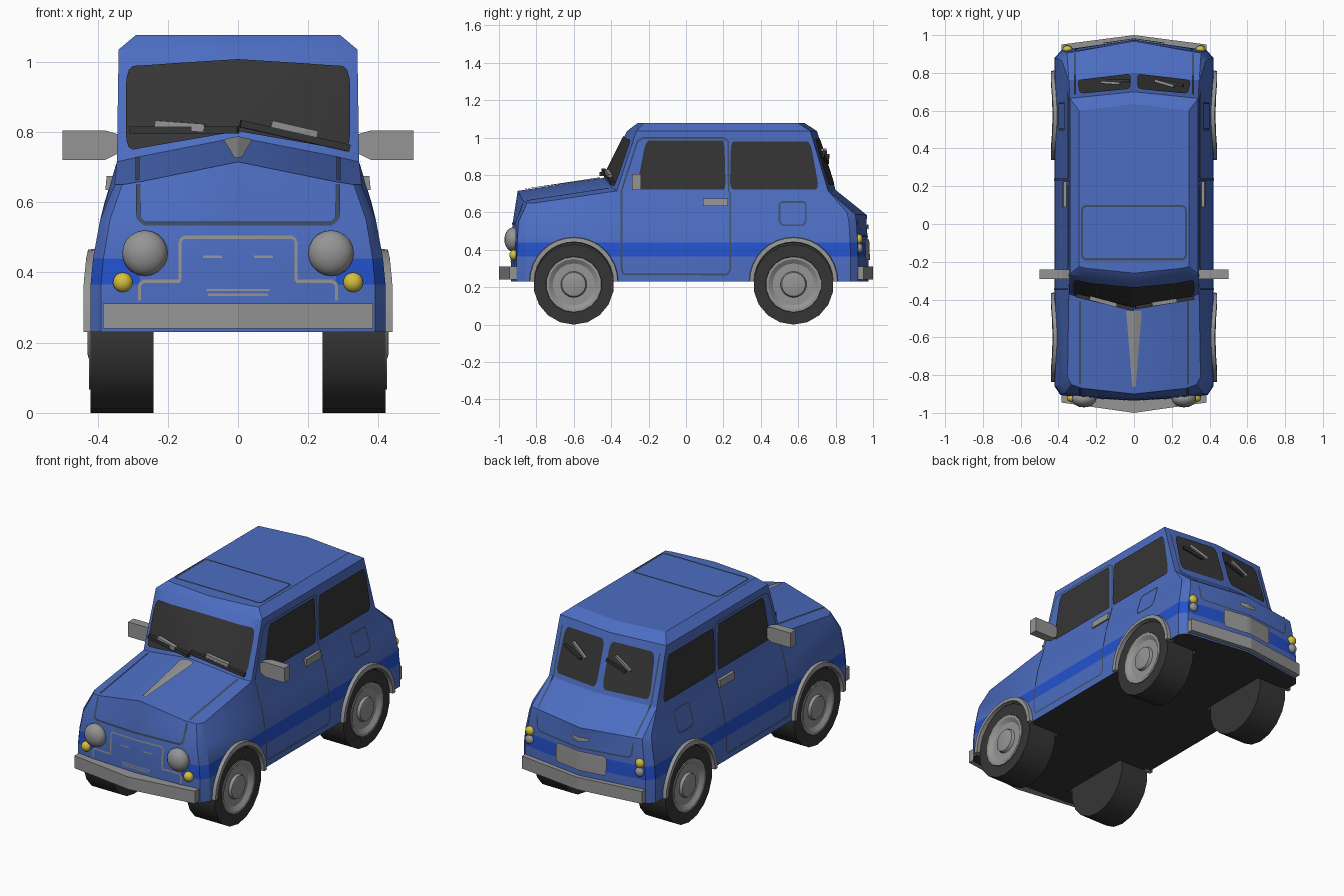
import bpy, bmesh, math
from mathutils import Vector
from mathutils.bvhtree import BVHTree

if "Cube" in bpy.data.objects:
    bpy.data.objects.remove(bpy.data.objects["Cube"])


def material(name, r, g, b):
    m = bpy.data.materials.new(name)
    m.diffuse_color = (r, g, b, 1)
    m.use_nodes = True
    m.node_tree.nodes["Principled BSDF"].inputs["Base Color"].default_value = m.diffuse_color
    return m


BLUE = material("body blue", .073, .153, .54)
STRIPE = material("stripe blue", .017, .085, .62)
DARK = material("dark rubber and glass", .036, .036, .036)
GREY = material("grey metal", .3, .3, .3)
YELLOW = material("yellow lamp", .66, .53, .05)
SEAM = material("panel seam", .05, .075, .13)


def make(name, verts, faces, mats, mirror=True, smooth=30, plate=False, idx=None):
    """Mesh object from half data, optionally copied to the other side of x = 0."""
    bm = bmesh.new()
    for s in ((1, -1) if mirror else (1,)):
        vs = [bm.verts.new((s * v[0], v[1], v[2])) for v in verts]
        for k, f in enumerate(faces):
            face = bm.faces.new([vs[i] for i in f])
            face.material_index = idx[k] if idx else 0
    bmesh.ops.remove_doubles(bm, verts=bm.verts, dist=1e-4)
    bm.normal_update()
    if plate:
        for f in bm.faces:
            if f.normal.dot(f.calc_center_median() - Vector((0, .1, .5))) < 0:
                f.normal_flip()
    else:
        bmesh.ops.recalc_face_normals(bm, faces=bm.faces)
    me = bpy.data.meshes.new(name)
    bm.to_mesh(me)
    bm.free()
    for m in mats if isinstance(mats, list) else [mats]:
        me.materials.append(m)
    ob = bpy.data.objects.new(name, me)
    bpy.context.collection.objects.link(ob)
    if smooth:
        shade(ob, smooth)
    return ob


def shade(ob, angle):
    bpy.ops.object.select_all(action='DESELECT')
    ob.select_set(True)
    bpy.context.view_layer.objects.active = ob
    bpy.ops.object.shade_smooth_by_angle(angle=math.radians(angle))


def prism(name, pts, lo, hi, axis, mat):
    n = len(pts)
    place = (lambda p, h: (p[0], p[1], h)) if axis == 'z' else (lambda p, h: (p[0], h, p[1]))
    verts = [place(p, h) for h in (lo, hi) for p in pts]
    faces = [list(range(n)), list(range(n, 2 * n))]
    faces += [(i, (i + 1) % n, n + (i + 1) % n, n + i) for i in range(n)]
    return make(name, verts, faces, mat, smooth=0)


def lathe(name, profile, centre, mat, n=18):
    """Revolve (x, radius) profile about a crosswise axle."""
    verts, faces, m = [], [], len(profile)
    for i in range(n):
        a = 2 * math.pi * (i + .5) / n
        verts += [(x, centre[0] + r * math.cos(a), centre[1] + r * math.sin(a)) for x, r in profile]
    for i in range(n):
        j = (i + 1) % n
        for k in range(m - 1):
            q = [i * m + k, i * m + k + 1, j * m + k + 1, j * m + k]
            if profile[k][1] == 0:
                q = q[:3]
            elif profile[k + 1][1] == 0:
                q = [q[0], q[1], q[3]]
            faces.append(q)
    return make(name, verts, faces, mat)


# Body shell: plan outline stacked in levels, then hood edge, cabin and roof
plan = [(0, -.935), (.28, -.92), (.39, -.905), (.42, -.86), (.42, -.37),
        (.42, .78), (.42, .88), (.385, .92), (0, .975)]
levels = [(.23, 1, 1), (.365, 1, 1), (.44, .983, .997), (.55, .935, .99)]
verts = [(x * sx, y * sy, z) for z, sx, sy in levels for x, y in plan]
verts += [(0, -.90, .715), (.27, -.87, .66), (.33, -.85, .65), (.352, -.81, .65), (.345, -.37, .715),
          (.345, .76, .715), (.38, .86, .60), (.355, .905, .59), (0, .968, .585)]
verts += [(0, -.44, .785), (.27, -.395, .732), (0, .80, .72)]                        # 45-47 cabin base
verts += [(0, -.315, 1.035), (.27, -.28, 1.035), (.34, -.265, 1.035), (.34, .665, 1.035), (0, .70, 1.035)]
verts += [(0, -.26, 1.077), (.25, -.235, 1.077), (.29, -.225, 1.077), (.29, .60, 1.077), (0, .635, 1.077)]
faces, idx = [], []
for lv in range(4):
    for i in range(8):
        a = lv * 9 + i
        faces.append((a, a + 1, a + 10, a + 9))
        idx.append(1 if lv == 1 and i > 0 else 0)
rest = [(36, 37, 46, 45), (37, 38, 39), (37, 39, 40, 46), (41, 42, 43), (41, 43, 44, 47),
        (45, 46, 49, 48), (46, 40, 50, 49), (40, 41, 51, 50), (41, 47, 52, 51),
        (48, 49, 54, 53), (49, 50, 55, 54), (50, 51, 56, 55), (51, 52, 57, 56), (53, 54, 55, 56, 57)]
faces += rest + [tuple(range(9))]
idx += [0] * len(rest) + [2]
slots = [BLUE, STRIPE, DARK]
body = make("body", verts, faces, slots, idx=idx, smooth=0)
bm = bmesh.new()
bm.from_mesh(body.data)
bmesh.ops.triangulate(bm, faces=bm.faces)
bm.to_mesh(body.data)
bm.free()

# Wheel wells
AXLES = {"front": -.60, "rear": .575}
for where, y in AXLES.items():
    cut = lathe("well_cutter", [(.22, 0), (.22, .222), (.6, .222), (.6, 0)], (y, .22), slots, 32)
    for p in cut.data.polygons:
        p.material_index = 2
    mod = body.modifiers.new("well", 'BOOLEAN')
    mod.operation, mod.solver, mod.object = 'DIFFERENCE', 'EXACT', cut
    bpy.context.view_layer.objects.active = body
    bpy.ops.object.modifier_apply(modifier=mod.name)
    bpy.data.objects.remove(cut)
shade(body, 28)
tree = BVHTree.FromPolygons([v.co for v in body.data.vertices], [p.vertices for p in body.data.polygons])


def proj(a, b, view, off):
    """Drop a point of a view onto the body surface."""
    o, d = {'front': ((a, -3, b), (0, 1, 0)), 'rear': ((a, 3, b), (0, -1, 0)),
            'side': ((3, a, b), (-1, 0, 0)), 'top': ((a, b, 3), (0, 0, -1))}[view]
    loc, nor, _, _ = tree.ray_cast(Vector(o), Vector(d))
    if nor.dot(Vector(d)) > 0:
        nor = -nor
    if view != 'side' and abs(a) < 1e-4:
        nor.x = 0
    return loc + nor * off


def panel(name, c, view, mat, r0=0, r1=0, off=.006, n=8):
    """Plate on the body between four corners, with eased corners at each end."""
    c = [Vector(p) for p in c]
    vs = [0, .04, .12] + [.12 + .76 * k / n for k in range(1, n)] + [.88, .96, 1]
    pts = []
    for v in vs:
        e = {0: 1, .04: .4, .12: .08}.get(round(min(v, 1 - v), 3), 0)
        for k in range(n + 1):
            u = r0 * e + (1 - (r0 + r1) * e) * k / n
            p = c[0].lerp(c[1], u).lerp(c[3].lerp(c[2], u), v)
            pts.append(proj(p.x, p.y, view, off))
    w = n + 1
    fs = [(j * w + i, j * w + i + 1, j * w + w + i + 1, j * w + w + i)
          for j in range(len(vs) - 1) for i in range(n)]
    return make(name, pts, fs, mat, plate=True)


def strip(name, path, view, mat=SEAM, width=.009, off=.004):
    """Thin line laid on the body along a path."""
    pts, fs = [], []
    for p, q in zip(path, path[1:]):
        p, q = Vector(p), Vector(q)
        side = (q - p).orthogonal().normalized() * width / 2
        n = max(1, int((q - p).length / .04))
        for k in range(n):
            s, t = p.lerp(q, k / n), p.lerp(q, (k + 1) / n)
            b = len(pts)
            for v in (s - side, t - side, t + side, s + side):
                x = max(v.x, 0) if view != 'side' else v.x
                pts.append(proj(x, v.y, view, off))
            fs.append((b, b + 1, b + 2, b + 3))
    return make(name, pts, fs, mat, plate=True, smooth=0)


# Glass
panel("windshield", [(0, .80), (.317, .745), (.317, .985), (0, 1.005)], 'front', DARK, 0, .06)
panel("rear_window", [(.018, .745), (.30, .745), (.285, .99), (.018, .995)], 'rear', DARK, .07, .07)
panel("door_window", [(-.265, .722), (.212, .722), (.205, .985), (-.215, .985)], 'side', DARK, .04, .02)
panel("rear_side_window", [(.235, .722), (.712, .722), (.665, .98), (.24, .98)], 'side', DARK, .03, .04)

# Seams and trim lines
strip("door_seam", [(-.335, .27), (-.345, .30), (-.345, .715), (-.26, .98), (-.23, .998), (.20, .998),
                    (.226, .98), (.228, .72), (.236, .70), (.236, .29), (.22, .268), (-.335, .27)], 'side')
strip("fuel_flap_seam", [(.515, .53), (.50, .55), (.50, .645), (.51, .655), (.63, .655), (.64, .645),
                         (.64, .55), (.625, .53), (.515, .53)], 'side')
strip("roof_hatch_seam", [(0, -.187), (.262, -.187), (.275, -.172), (.275, .08), (.262, .095), (0, .095)],
      'top', width=.012)
strip("hood_side_seam", [(.285, -.41), (.285, -.85)], 'top', width=.012)
strip("hood_front_seam", [(.283, .65), (.283, .555), (.268, .54), (0, .54)], 'front', width=.012)
strip("tailgate_seam", [(.312, .99), (.312, .60), (.30, .49), (.28, .475), (0, .47)], 'rear')
strip("grille_frame", [(.28, .32), (.28, .365), (.27, .375), (.165, .375), (.165, .49), (.155, .5), (0, .5)],
      'front', GREY)
for k, (x0, x1, z) in enumerate([(0, .09, .35), (0, .085, .337), (.045, .10, .445)]):
    strip("grille_bar_%d" % k, [(x0, z), (x1, z)], 'front', GREY, .007)
panel("hood_trim", [(0, -.86), (.008, -.86), (.04, -.46), (0, -.46)], 'top', GREY)
panel("rear_plate", [(0, .345), (.16, .345), (.16, .455), (0, .455)], 'rear', GREY, 0, .1, .008)
panel("tailgate_handle", [(0, .505), (.05, .515), (.055, .535), (0, .535)], 'rear', GREY, 0, 0, .009)

# Bumpers, door handles, wing mirrors
prism("front_bumper", [(0, -1), (.385, -.945), (.385, -.89), (0, -.92)], .24, .312, 'z', GREY)
prism("rear_bumper", [(0, 1), (.385, .95), (.385, .90), (0, .96)], .24, .312, 'z', GREY)
prism("door_handle", [(.35, .635), (.378, .635), (.374, .675), (.35, .675)], .09, .225, 'y', GREY)
prism("wing_mirror", [(.33, .745), (.38, .72), (.5, .72), (.5, .805), (.38, .805), (.33, .79)],
      -.29, -.24, 'y', GREY)


# Lamps
def lamp(name, x, y, z, r, ry, mat):
    for s in (-1, 1):
        bpy.ops.mesh.primitive_uv_sphere_add(segments=16, ring_count=10, location=(s * x, y, z))
        ob = bpy.context.object
        ob.name, ob.scale = name, (r, ry, r)
        ob.data.materials.append(mat)
        shade(ob, 40)


lamp("headlight", .265, -.925, .455, .065, .046, GREY)
lamp("front_indicator", .328, -.92, .372, .028, .024, YELLOW)
lamp("rear_indicator", .352, .925, .458, .026, .02, YELLOW)
lamp("reversing_lamp", .352, .927, .408, .026, .02, GREY)


# Wipers
def wiper(name, p, q, view, mat, w):
    a, b = proj(*p, view, .02), proj(*q, view, .02)
    bpy.ops.mesh.primitive_cube_add(size=1, location=(a + b) / 2)
    ob = bpy.context.object
    ob.name, ob.scale = name, (w, w, (b - a).length)
    ob.rotation_euler = (b - a).to_track_quat('Z', 'Y').to_euler()
    ob.data.materials.append(mat)


wiper("wiper_blade_left", (-.30, .80), (0, .797), 'front', DARK, .02)
wiper("wiper_arm_left", (-.23, .815), (-.09, .805), 'front', GREY, .022)
wiper("wiper_blade_right", (.005, .815), (.31, .748), 'front', DARK, .02)
wiper("wiper_arm_right", (.09, .815), (.22, .785), 'front', GREY, .022)
for x in (-.17, .11):
    wiper("rear_wiper_arm", (x + .10, .93), (x, .87), 'rear', GREY, .014)
    wiper("rear_wiper_blade", (x + .15, .90), (x + .03, .86), 'rear', DARK, .014)

# Wheels and arches
for where, y in AXLES.items():
    lathe(where + "_tyre", [(.24, 0), (.24, .215), (.42, .215), (.42, .15), (.395, .14), (.395, 0)], (y, .215), DARK)
    lathe(where + "_rim", [(.39, .15), (.424, .148), (.424, .135), (.408, .112), (.408, .07),
                           (.424, .064), (.428, .05), (.428, 0)], (y, .215), GREY)
    pts, fs, n = [], [], 16
    for i in range(n + 1):
        a = math.pi * i / n
        for r, dx in ((.208, -.03), (.212, .02), (.235, .02), (.242, -.03)):
            z = .23 + r * math.sin(a)
            x = .42 - max(0, z - .365) * .1 - max(0, z - .44) * .12
            pts.append((x + dx, y + r * math.cos(a), z))
    for i in range(n):
        fs += [(i * 4 + k, i * 4 + (k + 1) % 4, i * 4 + 4 + (k + 1) % 4, i * 4 + 4 + k) for k in range(4)]
    fs += [(0, 1, 2, 3), (n * 4, n * 4 + 1, n * 4 + 2, n * 4 + 3)]
    make(where + "_arch", pts, fs, GREY)
